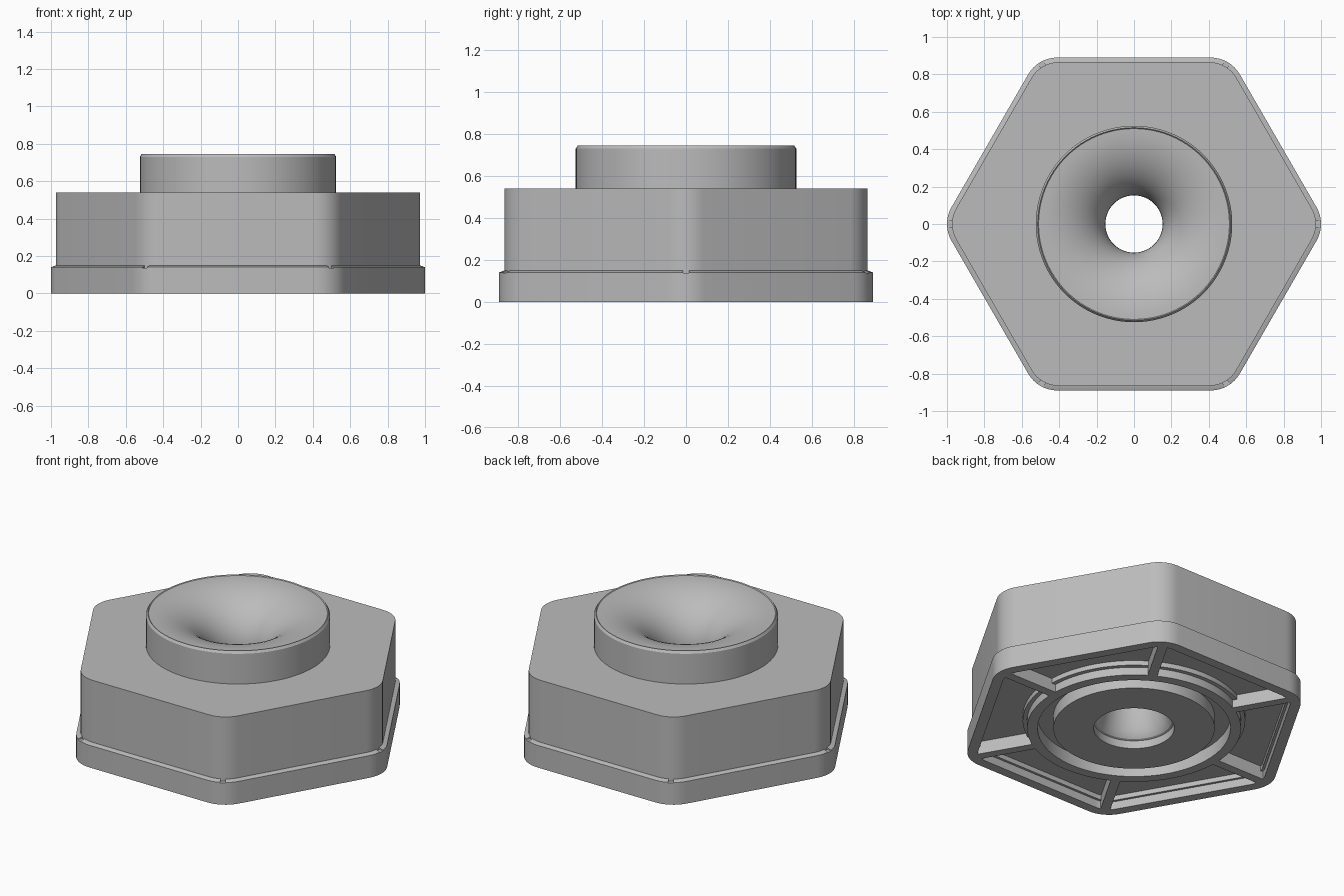
import bpy, bmesh, math
from mathutils import Matrix

if "Cube" in bpy.data.objects:
    bpy.data.objects.remove(bpy.data.objects["Cube"], do_unlink=True)

GREY = (0.5, 0.5, 0.5, 1)
grey = bpy.data.materials.new("plain grey")
grey.use_nodes = True
grey.diffuse_color = GREY
grey.node_tree.nodes["Principled BSDF"].inputs["Base Color"].default_value = GREY


def finish(name, bm, smooth=True):
    bmesh.ops.recalc_face_normals(bm, faces=bm.faces)
    mesh = bpy.data.meshes.new(name)
    bm.to_mesh(mesh)
    bm.free()
    mesh.materials.append(grey)
    ob = bpy.data.objects.new(name, mesh)
    bpy.context.collection.objects.link(ob)
    bpy.ops.object.select_all(action='DESELECT')
    ob.select_set(True)
    bpy.context.view_layer.objects.active = ob
    if smooth:
        bpy.ops.object.shade_smooth_by_angle(angle=math.radians(25))
    return ob


def hexagon(apothem, radius, steps=8):
    """Rounded hexagon outline with corners on the x axis."""
    reach = (apothem - radius) / math.cos(math.pi / 6)
    pts = []
    for k in range(6):
        a = k * math.pi / 3
        for i in range(steps + 1):
            b = a + (i / steps - 0.5) * math.pi / 3
            pts.append((reach * math.cos(a) + radius * math.cos(b),
                        reach * math.sin(a) + radius * math.sin(b)))
    return pts


def circle(radius, like):
    """Circle whose points sit at the same angles as another outline."""
    return [(radius * x / math.hypot(x, y), radius * y / math.hypot(x, y)) for x, y in like]


def skin(name, loops):
    """Closed skin through a cycle of (outline, height) loops."""
    bm = bmesh.new()
    rings = [[bm.verts.new((x, y, z)) for x, y in pts] for pts, z in loops]
    n = len(rings[0])
    for j, ring in enumerate(rings):
        nxt = rings[(j + 1) % len(rings)]
        for i in range(n):
            k = (i + 1) % n
            bm.faces.new((ring[i], ring[k], nxt[k], nxt[i]))
    return finish(name, bm)


def lathe(name, profile, n=96):
    outline = [(math.cos(2 * math.pi * i / n), math.sin(2 * math.pi * i / n)) for i in range(n)]
    return skin(name, [([(r * x, r * y) for x, y in outline], z) for r, z in profile])


def corner_boxes(name, r0, r1, width, z0, z1, smooth=False):
    """One radial box at every corner."""
    bm = bmesh.new()
    for k in range(6):
        m = (Matrix.Rotation(k * math.pi / 3, 4, 'Z')
             @ Matrix.Translation(((r0 + r1) / 2, 0, (z0 + z1) / 2))
             @ Matrix.Diagonal((r1 - r0, width, z1 - z0, 1)))
        bmesh.ops.create_cube(bm, size=1, matrix=m)
    return finish(name, bm, smooth)


FLOOR = 0.08  # height of the underside pockets

# Hexagonal body
outer = hexagon(0.865, 0.166)
inner = circle(0.4, outer)
skin("hex_body", [(outer, FLOOR), (outer, 0.54), (inner, 0.54), (inner, FLOOR)])

# Base rim with a sloped lip, notched at the corners
flange, lip, inside = hexagon(0.89, 0.18), hexagon(0.865, 0.166), hexagon(0.83, 0.12)
ledge = hexagon(0.815, 0.11)
rim = skin("base_rim", [(inside, 0), (flange, 0), (flange, 0.14), (lip, 0.15),
                        (ledge, 0.15), (ledge, 0.05), (inside, 0.05)])
cutter = corner_boxes("notch_cutter", 0.95, 1.1, 0.03, 0.137, 0.2)
cutter.hide_render = True
cut = rim.modifiers.new("notches", 'BOOLEAN')
cut.operation, cut.solver, cut.object = 'DIFFERENCE', 'EXACT', cutter
bpy.context.view_layer.objects.active = rim
bpy.ops.object.modifier_apply(modifier=cut.name)
bpy.data.objects.remove(cutter, do_unlink=True)

# Ribs and stepped ring underneath
corner_boxes("base_ribs", 0.58, 0.97, 0.055, 0, FLOOR + 0.02)
lathe("base_ring", [(0.55, 0), (0.61, 0), (0.61, 0.05), (0.635, 0.05),
                    (0.635, FLOOR + 0.02), (0.55, FLOOR + 0.02)])

# Central hub with flared throat
flare = [(0.51 - 0.357 * math.cos(t), 0.45 + 0.29 * math.sin(t))
         for t in (i * math.pi / 32 for i in range(16, -1, -1))]
exit_flare = [(0.153 + 0.077 * (1 - math.cos(t)), 0.45 - 0.4 * math.sin(t))
              for t in (i * math.pi / 20 for i in range(1, 11))]
lathe("flared_hub", [(0.23, 0), (0.46, 0), (0.46, 0.2), (0.525, 0.3), (0.525, 0.73),
                     (0.515, 0.745)] + flare + exit_flare)
